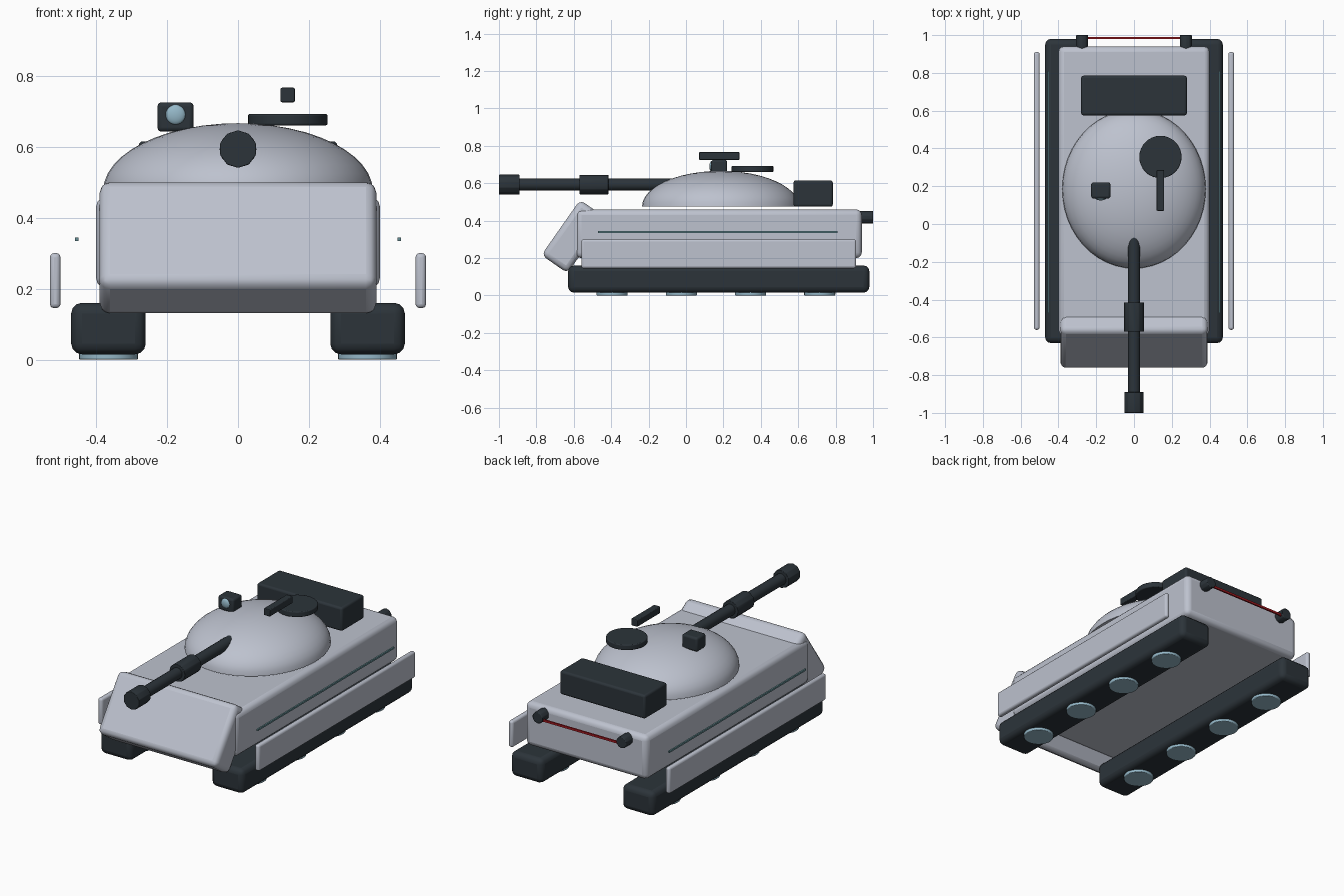
import bpy
import bmesh
import math
from mathutils import Matrix, Vector

cube = bpy.data.objects.get("Cube")
if cube:
    bpy.data.objects.remove(cube, do_unlink=True)


def material(name, rgb):
    mat = bpy.data.materials.new(name)
    mat.use_nodes = True
    mat.diffuse_color = (*rgb, 1)
    mat.node_tree.nodes["Principled BSDF"].inputs["Base Color"].default_value = (*rgb, 1)
    return mat


ARMOUR = material("pale grey armour", (0.51, 0.54, 0.62))
DARK = material("dark slate", (0.025, 0.034, 0.042))
GLASS = material("pale blue", (0.30, 0.48, 0.58))
TEAL = material("teal trim", (0.13, 0.27, 0.30))
RED = material("red light", (0.38, 0.01, 0.015))


def finish(name, bm, mat, bevel=0.0):
    """Turn a bmesh into a softly bevelled, smooth shaded object."""
    mesh = bpy.data.meshes.new(name)
    bm.to_mesh(mesh)
    bm.free()
    mesh.materials.append(mat)
    obj = bpy.data.objects.new(name, mesh)
    bpy.context.collection.objects.link(obj)
    if bevel:
        mod = obj.modifiers.new("bevel", "BEVEL")
        mod.width = bevel
        mod.segments = 3
    bpy.ops.object.select_all(action="DESELECT")
    obj.select_set(True)
    bpy.context.view_layer.objects.active = obj
    bpy.ops.object.shade_smooth_by_angle(angle=math.radians(40))
    return obj


def box(name, x, y, z, mat, bevel=0.0):
    """Box given by its (low, high) range on each axis."""
    bm = bmesh.new()
    bmesh.ops.create_cube(bm, size=1)
    ranges = (x, y, z)
    bmesh.ops.scale(bm, vec=[b - a for a, b in ranges], verts=bm.verts)
    bmesh.ops.translate(bm, vec=[(a + b) / 2 for a, b in ranges], verts=bm.verts)
    return finish(name, bm, mat, bevel)


def rod(name, start, end, radius, mat, sides=24, bevel=0.0):
    """Cylinder between two points."""
    start, end = Vector(start), Vector(end)
    axis = end - start
    bm = bmesh.new()
    bmesh.ops.create_cone(bm, cap_ends=True, segments=sides, radius1=radius,
                          radius2=radius, depth=axis.length)
    turn = Vector((0, 0, 1)).rotation_difference(axis).to_matrix().to_4x4()
    bmesh.ops.transform(bm, matrix=Matrix.Translation((start + end) / 2) @ turn,
                        verts=bm.verts)
    return finish(name, bm, mat, bevel)


def ball(name, centre, radii, mat, half=False):
    """Ellipsoid, optionally only its upper half."""
    bm = bmesh.new()
    bmesh.ops.create_uvsphere(bm, u_segments=48, v_segments=24, radius=1)
    if half:
        bmesh.ops.bisect_plane(bm, geom=bm.verts[:] + bm.edges[:] + bm.faces[:],
                               plane_co=(0, 0, 0), plane_no=(0, 0, 1), clear_inner=True)
        bmesh.ops.holes_fill(bm, edges=[e for e in bm.edges if e.is_boundary])
    bmesh.ops.scale(bm, vec=radii, verts=bm.verts)
    bmesh.ops.translate(bm, vec=centre, verts=bm.verts)
    return finish(name, bm, mat)


# Hull and sloped nose plate
box("hull", (-0.4, 0.4), (-0.59, 0.94), (0.2, 0.46), ARMOUR, 0.03)
nose = box("nose_plate", (-0.39, 0.39), (-0.085, 0.085), (-0.18, 0.18), ARMOUR, 0.03)
nose.location = (0, -0.6, 0.315)
nose.rotation_euler.x = math.radians(-35)

# Running gear, skirts and rear fittings on both sides
for side, s in (("left", 1), ("right", -1)):
    def span(a, b):
        return tuple(sorted((s * a, s * b)))

    box(side + "_track", span(0.26, 0.47), (-0.63, 0.98), (0.015, 0.16), DARK, 0.03)
    for i in range(4):
        y = -0.395 + 0.37 * i
        rod(f"{side}_road_wheel_{i + 1}", (s * 0.365, y, 0), (s * 0.365, y, 0.06),
            0.083, GLASS, 32, 0.004)
    box(side + "_skirt", span(0.5, 0.53), (-0.56, 0.91), (0.145, 0.3), ARMOUR, 0.012)
    box(side + "_trim_strip", span(0.45, 0.459), (-0.47, 0.81), (0.334, 0.344), TEAL)
    rod(side + "_exhaust", (s * 0.275, 0.9, 0.418), (s * 0.275, 1, 0.418), 0.034,
        DARK, 10, 0.004)
box("rear_light_bar", (-0.29, 0.29), (0.98, 0.99), (0.4, 0.412), RED)

# Turret
ball("turret_dome", (0, 0.185, 0.475), (0.38, 0.42, 0.191), ARMOUR, half=True)
box("turret_bustle", (-0.28, 0.28), (0.575, 0.785), (0.475, 0.615), DARK, 0.012)
rod("hatch", (0.14, 0.355, 0.66), (0.14, 0.355, 0.692), 0.112, DARK, 32, 0.005)
box("roof_gun", (0.12, 0.16), (0.07, 0.285), (0.725, 0.766), DARK, 0.004)
box("sight_housing", (-0.227, -0.125), (0.135, 0.22), (0.642, 0.725), DARK, 0.012)
ball("sight_lens", (-0.176, 0.137, 0.69), (0.028, 0.012, 0.028), GLASS)

# Main gun
for name, y0, y1, radius, sides in (("gun_barrel", -0.98, 0.1, 0.033, 16),
                                    ("gun_sleeve", -0.57, -0.415, 0.052, 12),
                                    ("gun_muzzle", -1, -0.89, 0.053, 10)):
    rod(name, (0, y0, 0.593), (0, y1, 0.593), radius, DARK, sides, 0.003)
